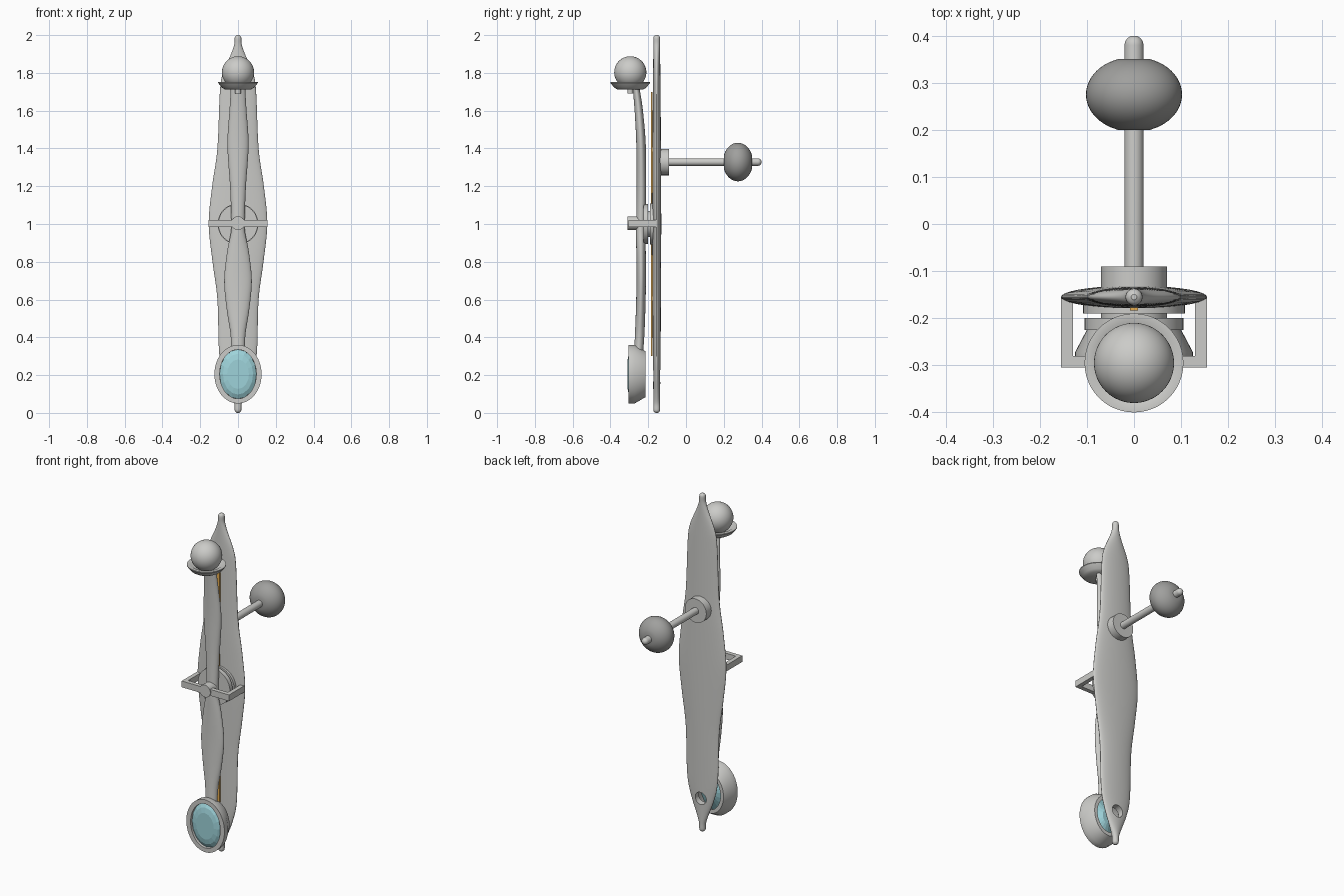
import bpy, bmesh
from math import sin, cos, pi, sqrt

if "Cube" in bpy.data.objects:
    bpy.data.objects.remove(bpy.data.objects["Cube"])


def material(name, rgb):
    m = bpy.data.materials.new(name)
    m.use_nodes = True
    m.diffuse_color = (*rgb, 1)
    m.node_tree.nodes["Principled BSDF"].inputs["Base Color"].default_value = (*rgb, 1)
    return m


METAL = material("light grey metal", (0.6, 0.6, 0.58))
DARK = material("dark grey grip", (0.35, 0.35, 0.34))
BLUE = material("pale blue gem", (0.34, 0.65, 0.7))
ORANGE = material("orange strip", (0.8, 0.42, 0.08))


def finish(name, bm, mat, smooth=True):
    bmesh.ops.recalc_face_normals(bm, faces=bm.faces)
    mesh = bpy.data.meshes.new(name)
    bm.to_mesh(mesh)
    bm.free()
    mesh.materials.append(mat)
    ob = bpy.data.objects.new(name, mesh)
    bpy.context.collection.objects.link(ob)
    bpy.ops.object.select_all(action="DESELECT")
    bpy.context.view_layer.objects.active = ob
    ob.select_set(True)
    if smooth:
        bpy.ops.object.shade_smooth_by_angle(angle=0.6)
    return ob


def loft(name, rings, mat, axis="Z", centre=0, n=48, closed=False, smooth=True):
    """Elliptical rings: (position along axis, radius x, other radius, optional offset)."""
    bm = bmesh.new()
    loops = []
    for p, rx, rv, *off in rings:
        c = off[0] if off else centre
        loop = []
        for i in range(n):
            a = 2 * pi * i / n
            u, v = rx * cos(a), c + rv * sin(a)
            loop.append(bm.verts.new((u, v, p) if axis == "Z" else (u, p, v)))
        loops.append(loop)
    pairs = list(zip(loops, loops[1:]))
    if closed:
        pairs.append((loops[-1], loops[0]))
    else:
        bm.faces.new(loops[0])
        bm.faces.new(loops[-1])
    for a, b in pairs:
        for i in range(n):
            j = (i + 1) % n
            bm.faces.new((a[i], a[j], b[j], b[i]))
    return finish(name, bm, mat, smooth)


def disc(name, y0, y1, r, z, mat=METAL):
    return loft(name, [(y0, r, r), (y1, r, r)], mat, "Y", z)


def box(name, x, y, z, mat=METAL):
    bm = bmesh.new()
    bmesh.ops.create_cube(bm, size=1)
    for v in bm.verts:
        v.co = [(lo + hi) / 2 + c * (hi - lo) for c, (lo, hi) in zip(v.co, (x, y, z))]
    return finish(name, bm, mat, False)


def curve_through(keys, steps=6):
    """Catmull-Rom samples through the key rows."""
    out = []
    for i in range(len(keys) - 1):
        a, b, c, d = (keys[min(max(i + k, 0), len(keys) - 1)] for k in (-1, 0, 1, 2))
        for s in range(steps):
            t = s / steps
            out.append([q + t * (r - p + t * (2 * p - 5 * q + 4 * r - w + t * (3 * (q - r) + w - p))) / 2
                        for p, q, r, w in zip(a, b, c, d)])
    return out + [keys[-1]]


# Long back plate with rounded tips
PLATE_Y = -0.155
widths = [(0, .006), (.012, .017), (.05, .02), (.1, .037), (.2, .075), (.32, .1), (.6, .109),
          (.8, .135), (1, .155), (1.2, .137), (1.4, .109), (1.7, .096), (1.8, .08),
          (1.9, .037), (1.95, .02), (1.988, .017), (2, .006)]
keys = [(z, w, min(w, .017 + .007 * max(0, sin(pi * z / 2)))) for z, w in widths]
plate = loft("back_plate", curve_through(keys), METAL, "Z", PLATE_Y)

# Peg hole through the lower end of the plate
cutter = disc("hole_cutter", -.3, 0, .036, .2)
cutter.hide_render = True
cut = plate.modifiers.new("hole", "BOOLEAN")
cut.operation, cut.object, cut.solver = "DIFFERENCE", cutter, "EXACT"
bpy.context.view_layer.objects.active = plate
bpy.ops.object.modifier_apply(modifier="hole")
bpy.data.objects.remove(cutter)

# Thin strip down the front of the plate
box("front_strip", (-.008, .008), (-.184, -.177), (.3, 1.7), ORANGE)

# Waisted lever in front of the plate
lever = [(.33, .036, .024, -.25), (.42, .04, .025, -.245), (.55, .06, .025, -.24),
         (.7, .073, .025, -.237), (.85, .058, .025, -.238), (.96, .037, .025, -.24),
         (1.04, .036, .025, -.238), (1.2, .042, .025, -.236), (1.42, .056, .025, -.238),
         (1.6, .045, .022, -.25), (1.72, .038, .018, -.264)]
loft("lever", curve_through(lever), METAL)

# Pivot discs and the bracket around the lever
disc("pivot_front_disc", -.225, -.2, .105, 1)
disc("pivot_hub", -.2, -.19, .07, 1)
disc("pivot_back_disc", -.19, -.165, .108, 1)
disc("bracket_boss", -.31, -.24, .036, 1.005)
for side, s in (("left", 1), ("right", -1)):
    box(side + "_bracket_arm", sorted((s * .13, s * .155)), (-.305, -.155), (.985, 1.022))
box("bracket_bar", (-.13, .13), (-.305, -.28), (.985, 1.022))


def ball(name, centre, r, mat):
    bm = bmesh.new()
    bmesh.ops.create_uvsphere(bm, u_segments=48, v_segments=32, radius=r)
    bmesh.ops.translate(bm, verts=bm.verts, vec=centre)
    return finish(name, bm, mat)


# Ball in its cup at the top of the lever
BALL_Y = -.295
ball("top_ball", (0, BALL_Y, 1.803), .085, METAL)
cup = [(1.712, .068), (1.722, .085), (1.747, .105), (1.752, .105), (1.752, .085), (1.73, .05)]
loft("ball_cup", [(z, r, r) for z, r in cup], METAL, "Z", BALL_Y)
loft("cup_stem", [(1.69, .016, .016), (1.72, .016, .016)], METAL, "Z", BALL_Y)

# Oval setting, open at the back, with its faceted gem
GEM_Z = .205
setting = [(-.305, .125, .155), (-.272, .125, .155), (-.215, .095, .122),
           (-.215, .075, .1), (-.27, .097, .13), (-.305, .097, .13)]
loft("gem_setting", setting, METAL, "Y", GEM_Z, closed=True)
gem = [(-.309, .058, .078), (-.303, .08, .108), (-.29, .098, .131), (-.27, .096, .129), (-.225, .03, .04)]
loft("gem", gem, BLUE, "Y", GEM_Z, n=16, smooth=False)

# Rear post with base collar, rounded tip and flattened grip
POST_Z = 1.328
disc("post_collar", -.15, -.09, .07, POST_Z)
tip = [(.38 + .02 * sin(a * pi / 12), .02 * cos(a * pi / 12)) for a in range(6)]
loft("rear_post", [(y, r, r) for y, r in [(-.1, .02)] + tip], METAL, "Y", POST_Z)
grip = []
for i in range(25):
    t = -.94 + 1.88 * i / 24
    r = .102 * sqrt(1 - t * t)
    grip.append((.275 + .075 * t / .94, r, r))
loft("rear_grip", grip, DARK, "Y", POST_Z)
